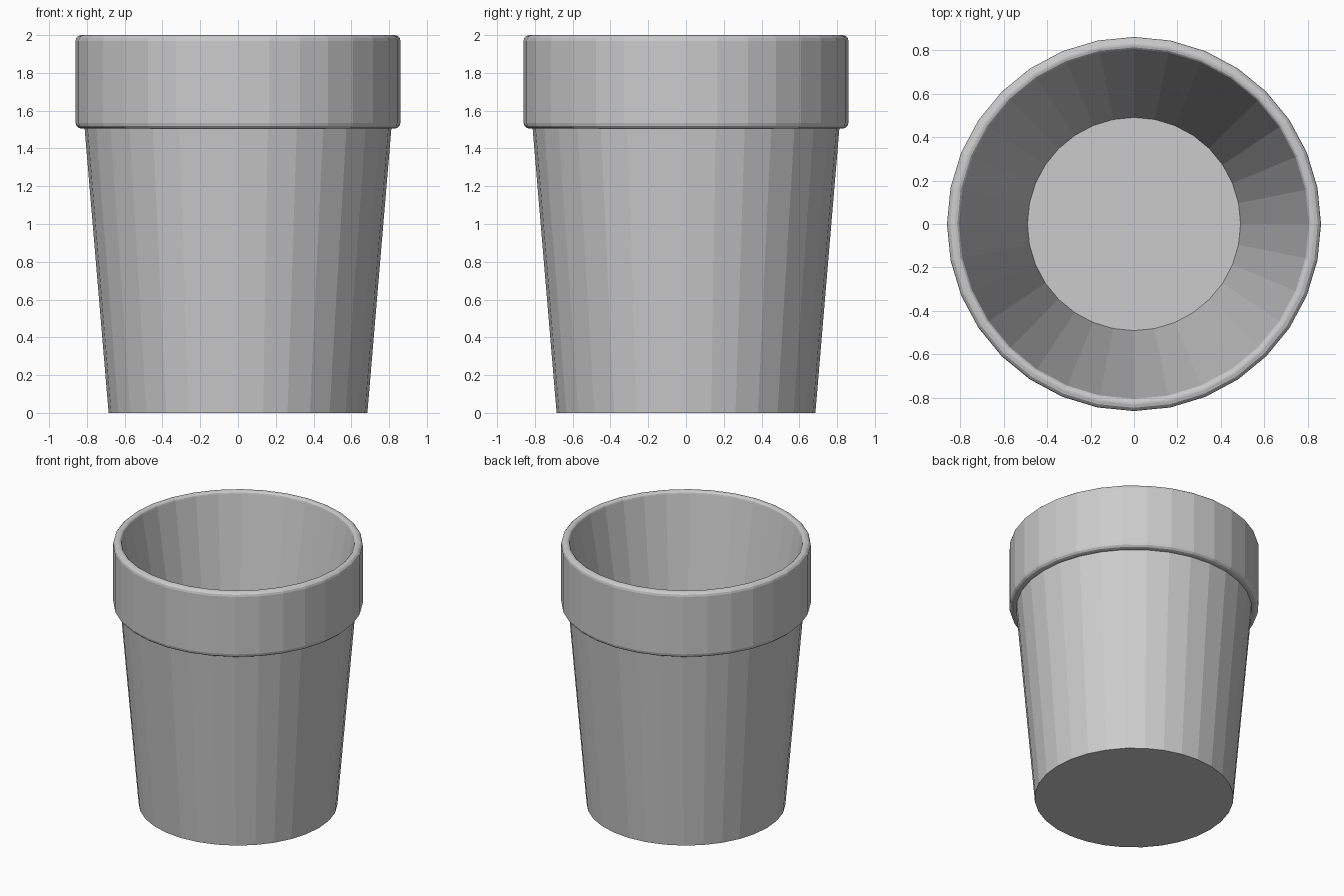
import bpy, bmesh, math

if "Cube" in bpy.data.objects:
    bpy.data.objects.remove(bpy.data.objects["Cube"])

SIDES = 32


def bevel_corner(cx, cz, r, start, steps=3):
    """Quarter-round profile points, counter-clockwise from start degrees."""
    return [(cx + r * math.cos(math.radians(start + 90 * i / steps)),
             cz + r * math.sin(math.radians(start + 90 * i / steps)))
            for i in range(steps + 1)]


def lathe(name, profile):
    """Revolve a (radius, z) profile and cap both ends."""
    bm = bmesh.new()
    rings = [[bm.verts.new((r * math.cos(2 * math.pi * k / SIDES),
                            r * math.sin(2 * math.pi * k / SIDES), z))
              for k in range(SIDES)] for r, z in profile]
    for a, b in zip(rings, rings[1:]):
        for k in range(SIDES):
            n = (k + 1) % SIDES
            bm.faces.new((a[k], a[n], b[n], b[k]))
    bm.faces.new(rings[0][::-1])
    bm.faces.new(rings[-1])
    bmesh.ops.recalc_face_normals(bm, faces=bm.faces)
    mesh = bpy.data.meshes.new(name)
    bm.to_mesh(mesh)
    bm.free()
    obj = bpy.data.objects.new(name, mesh)
    bpy.context.collection.objects.link(obj)
    return obj


# Tapered body, rounded collar, then the hollow inside down to the floor
profile = [(0.685, 0.0), (0.812, 1.505)]
profile += bevel_corner(0.83, 1.535, 0.03, -90)
profile += bevel_corner(0.83, 1.97, 0.03, 0)
profile += bevel_corner(0.822, 1.98, 0.02, 90)
profile += [(0.49, 0.14)]
lathe("flower_pot", profile)
